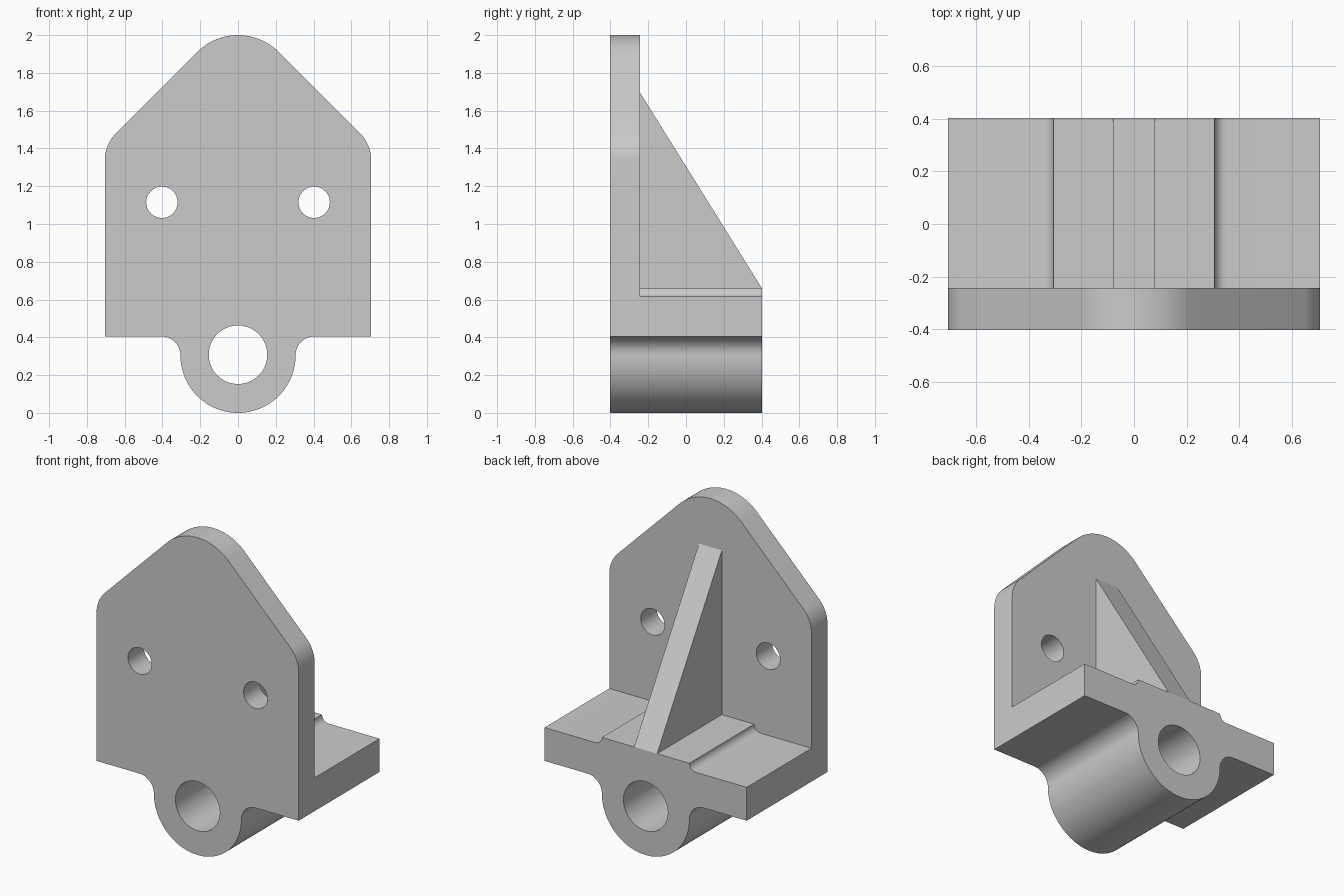
import bpy, bmesh
from math import sin, cos, radians, sqrt, tan
from mathutils import Vector

cube = bpy.data.objects.get("Cube")
if cube:
    bpy.data.objects.remove(cube, do_unlink=True)

# Main dimensions
HALF_W, FRONT, BACK, PLATE_BACK = 0.705, -0.402, 0.402, -0.243
UNDERSIDE, SHELF_TOP, PAD_TOP = 0.405, 0.615, 0.66
LUG_R, FILLET, STEP_R = 0.305, 0.1, 0.045
TOP_R, SHOULDER_R = 0.305, 0.2

grey = bpy.data.materials.new("light_grey")
grey.use_nodes = True
colour = (0.6, 0.6, 0.6, 1)
grey.diffuse_color = colour
grey.node_tree.nodes["Principled BSDF"].inputs["Base Color"].default_value = colour


def arc(cx, cz, r, start, end, steps):
    angles = [radians(start + (end - start) * i / steps) for i in range(steps + 1)]
    return [(cx + r * cos(a), cz + r * sin(a)) for a in angles]


def mirrored(half):
    """Close a right-hand half outline that starts and ends on x = 0."""
    return half + [(-x, z) for x, z in reversed(half[1:-1])]


def prism(name, points, depth):
    """Extrude closed 2D points along the given 3D direction."""
    bm = bmesh.new()
    face = bm.faces.new([bm.verts.new(p) for p in points])
    out = bmesh.ops.extrude_face_region(bm, geom=[face])
    moved = [g for g in out["geom"] if isinstance(g, bmesh.types.BMVert)]
    bmesh.ops.translate(bm, verts=moved, vec=Vector(depth))
    bmesh.ops.recalc_face_normals(bm, faces=bm.faces)
    mesh = bpy.data.meshes.new(name)
    bm.to_mesh(mesh)
    bm.free()
    mesh.materials.append(grey)
    obj = bpy.data.objects.new(name, mesh)
    bpy.context.collection.objects.link(obj)
    return obj


def front_prism(name, outline, y0, y1):
    return prism(name, [(x, y0, z) for x, z in outline], (0, y1 - y0, 0))


def combine(target, tool, operation):
    mod = target.modifiers.new(operation.title(), "BOOLEAN")
    mod.operation, mod.solver, mod.object = operation, "EXACT", tool
    tool.hide_render = True
    bpy.context.view_layer.objects.active = target
    bpy.ops.object.modifier_apply(modifier=mod.name)
    bpy.data.objects.remove(tool, do_unlink=True)


# Lower outline shared by plate and shelf: round lug blending into the underside
lug = arc(0, LUG_R, LUG_R, -90, 0, 24)
blend = arc(LUG_R + FILLET, UNDERSIDE - FILLET, FILLET, 180, 90, 12)
lower = lug + blend[1:] + [(HALF_W, UNDERSIDE)]

# Back plate: rounded shoulders and 45 degree slopes up to a round top
slope_sum = 2 - TOP_R + TOP_R * sqrt(2)
shoulder_z = slope_sum - HALF_W - SHOULDER_R * tan(radians(22.5))
shoulder = arc(HALF_W - SHOULDER_R, shoulder_z, SHOULDER_R, 0, 45, 10)
crown = arc(0, 2 - TOP_R, TOP_R, 45, 90, 12)
bracket = front_prism("bracket", mirrored(lower + shoulder + crown), FRONT, PLATE_BACK)

# Shelf with a raised centre pad and hollow-curved steps
step = arc(LUG_R + STEP_R, PAD_TOP, STEP_R, 270, 180, 8)
shelf_half = lower + [(HALF_W, SHELF_TOP)] + step + [(0, PAD_TOP)]
shelf = front_prism("shelf", mirrored(shelf_half), PLATE_BACK, BACK)
combine(bracket, shelf, "UNION")

# Triangular rib, sunk slightly into plate and shelf
rib_w, rib_top, sink = 0.08, 1.695, 0.03
side = [(PLATE_BACK - sink, PAD_TOP - sink), (BACK, PAD_TOP - sink), (BACK, PAD_TOP),
        (PLATE_BACK, rib_top), (PLATE_BACK - sink, rib_top)]
rib = prism("rib", [(-rib_w, y, z) for y, z in side], (2 * rib_w, 0, 0))
combine(bracket, rib, "UNION")

# Lug bore and the two bolt holes
for name, x, z, r in (("bore", 0, 0.308, 0.155),
                      ("left_hole", 0.403, 1.115, 0.083),
                      ("right_hole", -0.403, 1.115, 0.083)):
    cutter = front_prism(name, arc(x, z, r, 0, 360, 48)[:-1], FRONT - 0.1, BACK + 0.1)
    combine(bracket, cutter, "DIFFERENCE")

# Clean up and shade the curved faces smooth
bm = bmesh.new()
bm.from_mesh(bracket.data)
bmesh.ops.remove_doubles(bm, verts=bm.verts, dist=0.0005)
bmesh.ops.dissolve_limit(bm, angle_limit=radians(0.5), verts=bm.verts, edges=bm.edges)
bm.to_mesh(bracket.data)
bm.free()
for obj in bpy.context.selected_objects:
    obj.select_set(False)
bracket.select_set(True)
bpy.context.view_layer.objects.active = bracket
bpy.ops.object.shade_smooth_by_angle(angle=radians(30))
